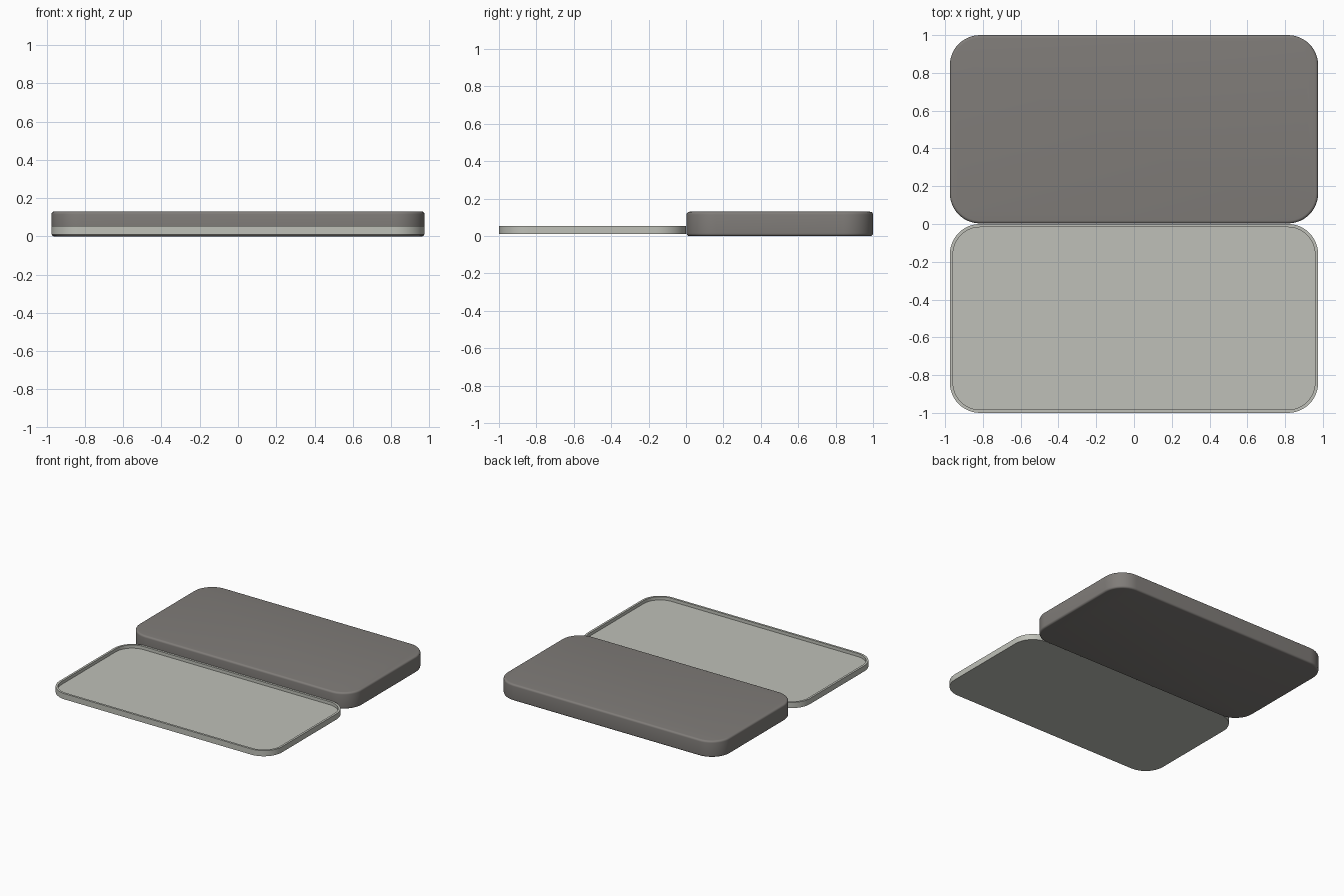
import bpy, bmesh, math

if "Cube" in bpy.data.objects:
    bpy.data.objects.remove(bpy.data.objects["Cube"])


def material(name, rgb):
    m = bpy.data.materials.new(name)
    m.diffuse_color = (*rgb, 1)
    m.use_nodes = True
    m.node_tree.nodes["Principled BSDF"].inputs["Base Color"].default_value = m.diffuse_color
    return m


def outline(inset, radius, y0, y1, half_x=0.975, steps=12):
    """Rounded rectangle, counter-clockwise seen from above."""
    pts = []
    hx, lo, hi, r = half_x - inset, y0 + inset, y1 - inset, radius - inset
    corners = [(hx - r, hi - r), (-hx + r, hi - r), (-hx + r, lo + r), (hx - r, lo + r)]
    for i, (cx, cy) in enumerate(corners):
        for s in range(steps + 1):
            a = math.pi / 2 * (i + s / steps)
            pts.append((cx + r * math.cos(a), cy + r * math.sin(a)))
    return pts


def loft(name, profile, radius, y0, y1, mat):
    """Stack rounded outlines along (inset, z) profile and cap both ends."""
    bm = bmesh.new()
    rings = [[bm.verts.new((x, y, z)) for x, y in outline(inset, radius, y0, y1)]
             for inset, z in profile]
    for a, b in zip(rings, rings[1:]):
        n = len(a)
        for i in range(n):
            j = (i + 1) % n
            bm.faces.new((a[i], a[j], b[j], b[i]))
    bm.faces.new(rings[0][::-1])
    bm.faces.new(rings[-1])
    me = bpy.data.meshes.new(name)
    bm.to_mesh(me)
    bm.free()
    me.materials.append(mat)
    ob = bpy.data.objects.new(name, me)
    bpy.context.collection.objects.link(ob)
    bpy.context.view_layer.objects.active = ob
    ob.select_set(True)
    bpy.ops.object.shade_smooth_by_angle(angle=math.radians(35))
    ob.select_set(False)
    return ob


body_grey = material("warm_dark_grey", (0.215, 0.202, 0.19))
tray_grey = material("pale_grey", (0.52, 0.53, 0.48))

# Closed slab with softly rounded top and bottom edges
H, R = 0.13, 0.015
arc = [math.pi / 2 * i / 5 for i in range(6)]
bottom = [(R - R * math.sin(a), R - R * math.cos(a)) for a in arc]
top = [(inset, H - z) for inset, z in reversed(bottom)]
loft("slab_body", bottom + top, 0.16, 0.003, 1.0, body_grey)

# Shallow open tray with a thin raised rim
tray = [(0, 0.01), (0, 0.055), (0.017, 0.055), (0.017, 0.03)]
loft("open_tray", tray, 0.16, -1.0, 0.0, tray_grey)
